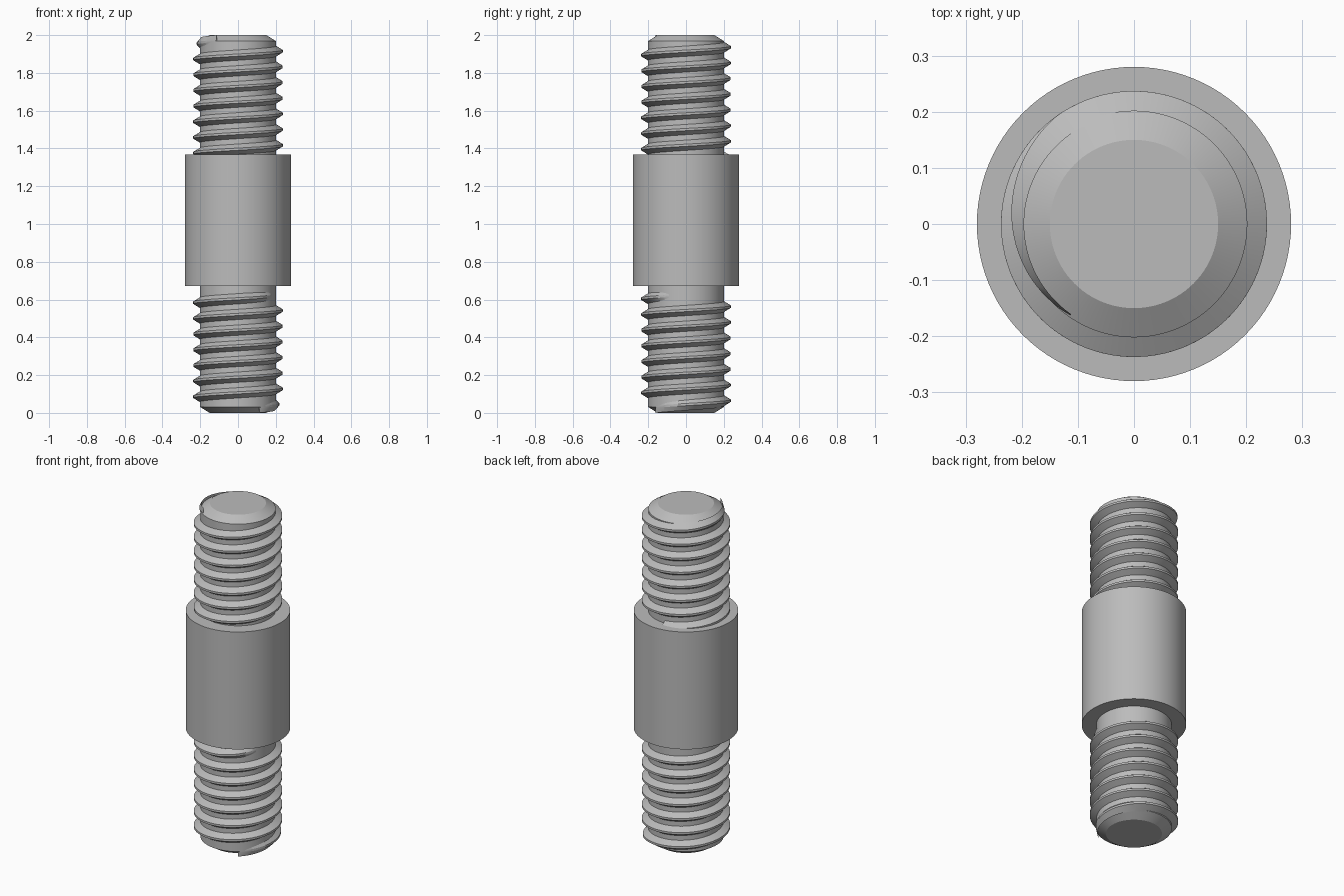
import bpy, bmesh, math

cube = bpy.data.objects.get("Cube")
if cube:
    bpy.data.objects.remove(cube, do_unlink=True)

steel = bpy.data.materials.new("grey steel")
steel.use_nodes = True
GREY = (0.5, 0.5, 0.5, 1)
steel.diffuse_color = GREY
steel.node_tree.nodes["Principled BSDF"].inputs["Base Color"].default_value = GREY

SIDES = 96
CORE, CREST, PITCH = 0.202, 0.237, 0.083
LOW, HIGH = 0.673, 1.367        # collar ends


def finish(name, bm):
    bmesh.ops.recalc_face_normals(bm, faces=bm.faces)
    mesh = bpy.data.meshes.new(name)
    bm.to_mesh(mesh)
    bm.free()
    mesh.materials.append(steel)
    obj = bpy.data.objects.new(name, mesh)
    bpy.context.collection.objects.link(obj)
    bpy.ops.object.select_all(action='DESELECT')
    obj.select_set(True)
    bpy.context.view_layer.objects.active = obj
    bpy.ops.object.shade_smooth_by_angle(angle=math.radians(20))
    return obj


def skin(bm, rings, closed):
    """Join neighbouring rings of vertices with quads and cap both ends."""
    n = len(rings[0])
    for a, b in zip(rings, rings[1:]):
        for i in range(n if closed else n - 1):
            j = (i + 1) % n
            bm.faces.new((a[i], a[j], b[j], b[i]))
    bm.faces.new(rings[0])
    bm.faces.new(rings[-1])


def turned(name, profile):
    """Solid of revolution from (radius, height) points."""
    bm = bmesh.new()
    rings = []
    for r, z in profile:
        rings.append([bm.verts.new((r * math.cos(t), r * math.sin(t), z))
                      for t in (math.tau * i / SIDES for i in range(SIDES))])
    skin(bm, rings, True)
    return finish(name, bm)


def thread(name, start, end, height_at, fade_in, fade_out):
    """Helical ridge between two angles, sinking into the core at its ends."""
    bm = bmesh.new()
    steps = round((end - start) / math.tau * SIDES)
    rings = []
    for s in range(steps + 1):
        t = start + (end - start) * s / steps
        rise = 1.0
        if fade_in:
            rise = min(rise, (t - start) / fade_in)
        if fade_out:
            rise = min(rise, (end - t) / fade_out)
        r = CORE - 0.004 + (CREST - CORE + 0.004) * rise
        z = height_at(t)
        section = ((CORE - 0.006, -0.031), (r, -0.006), (r, 0.006), (CORE - 0.006, 0.031))
        rings.append([bm.verts.new((q * math.cos(t), q * math.sin(t), z + h))
                      for q, h in section])
    skin(bm, rings, True)
    return finish(name, bm)


# Shaft with chamfered ends, and the plain collar around its middle
turned("shaft", [(0.15, 0), (CORE, 0.032), (CORE, 1.968), (0.15, 2)])
turned("collar", [(0.28, LOW), (0.28, HIGH)])

# Upper thread rises out of the collar and runs out under the top chamfer
deg = math.radians
rise = PITCH / math.tau
thread("upper_thread", deg(235) - 7.4 * math.tau, deg(235),
       lambda t: 1.915 + rise * t, 0, deg(110))

# Lower thread starts above the bottom chamfer and runs out below the collar
thread("lower_thread", deg(-55), deg(160) + 6.5 * math.tau,
       lambda t: 0.127 - PITCH + rise * t, deg(110), deg(60))
